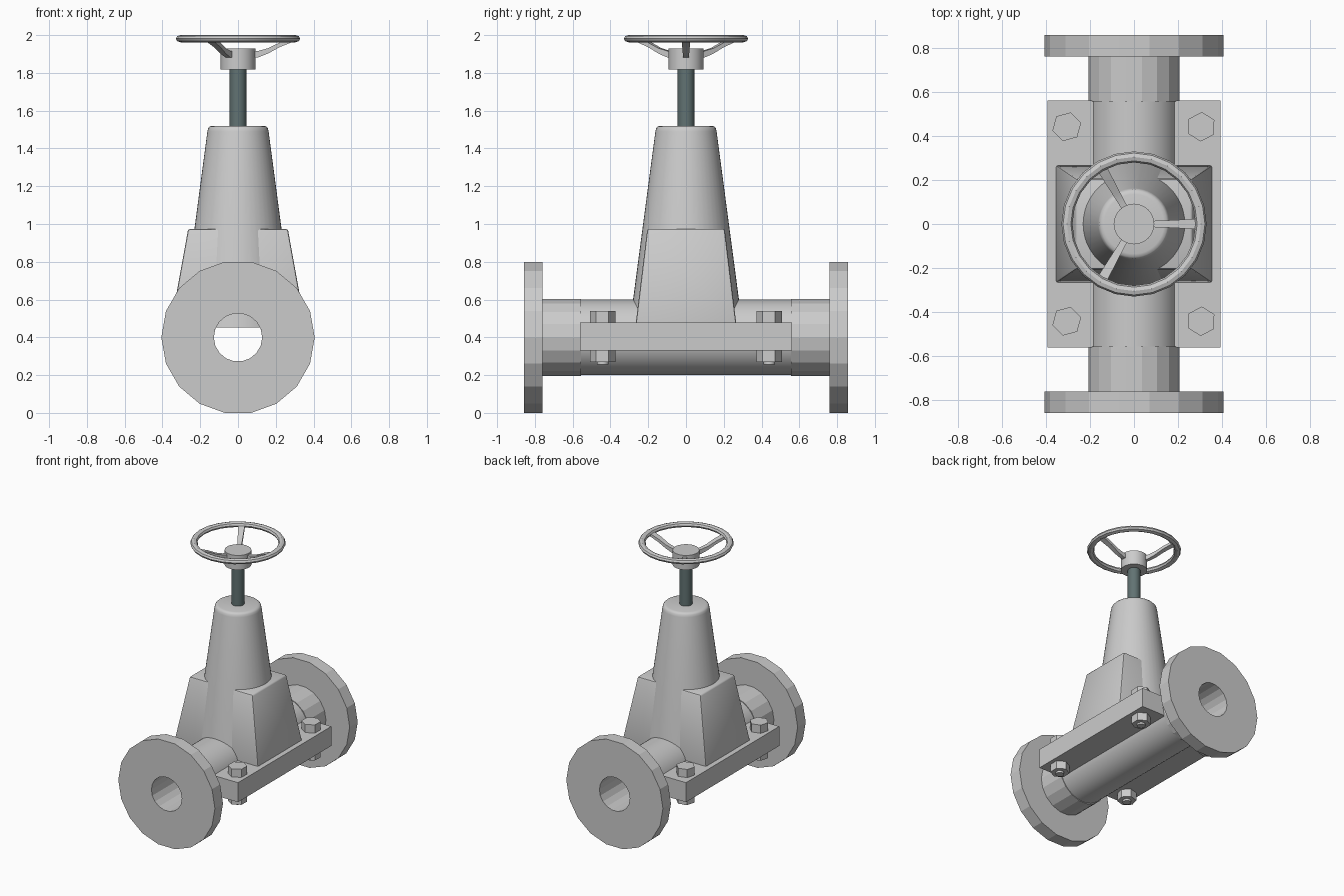
import bpy, bmesh, math
from mathutils import Matrix, Vector

if "Cube" in bpy.data.objects:
    bpy.data.objects.remove(bpy.data.objects["Cube"])

ZC = 0.4  # pipe axis height


def finish(name, bm, smooth=None, matrix=None):
    if matrix:
        bmesh.ops.transform(bm, matrix=matrix, verts=bm.verts)
    bmesh.ops.recalc_face_normals(bm, faces=bm.faces)
    me = bpy.data.meshes.new(name)
    bm.to_mesh(me)
    bm.free()
    ob = bpy.data.objects.new(name, me)
    bpy.context.collection.objects.link(ob)
    if smooth:
        bpy.ops.object.select_all(action='DESELECT')
        ob.select_set(True)
        bpy.context.view_layer.objects.active = ob
        bpy.ops.object.shade_smooth_by_angle(angle=math.radians(smooth))
    return ob


def lathe(name, profile, sides, closed=False, phase=0.0, smooth=None, matrix=None):
    """Turn (radius, z) points about z; open profiles get end caps."""
    bm = bmesh.new()
    rings = []
    for r, z in profile:
        angles = [phase + math.tau * i / sides for i in range(sides)]
        rings.append([bm.verts.new((r * math.cos(a), r * math.sin(a), z)) for a in angles])
    pairs = list(zip(rings, rings[1:]))
    if closed:
        pairs.append((rings[-1], rings[0]))
    else:
        bm.faces.new(rings[0])
        bm.faces.new(rings[-1])
    for a, b in pairs:
        for i in range(sides):
            j = (i + 1) % sides
            bm.faces.new((a[i], a[j], b[j], b[i]))
    return finish(name, bm, smooth, matrix)


def frustum(name, bottom, top, z0, z1, bevel=0.0, smooth=None, x=0.0):
    """Box with separate bottom and top half sizes."""
    bm = bmesh.new()
    bmesh.ops.create_cube(bm, size=2)
    for v in bm.verts:
        hx, hy = top if v.co.z > 0 else bottom
        v.co = (x + v.co.x * hx, v.co.y * hy, z1 if v.co.z > 0 else z0)
    if bevel:
        bmesh.ops.bevel(bm, geom=bm.edges[:], offset=bevel, segments=2, profile=0.5, affect='EDGES')
    return finish(name, bm, smooth)


# Flanged pipe ends and the smooth central body, all bored through
bore = 0.128
for name, turn in (("front", 90), ("back", -90)):
    along_y = Matrix.Translation((0, 0, ZC)) @ Matrix.Rotation(math.radians(turn), 4, 'X')
    lathe(name + "_flanged_pipe",
          [(bore, 0.555), (0.207, 0.555), (0.207, 0.76), (0.406, 0.76), (0.406, 0.857), (bore, 0.857)],
          18, closed=True, matrix=along_y)
lathe("valve_body", [(bore, -0.56), (0.2, -0.56), (0.2, 0.56), (bore, 0.56)],
      48, closed=True, smooth=30, matrix=along_y)

# Side plates with bolts and nuts
for s, side in ((-1, "left"), (1, "right")):
    frustum(side + "_plate", (0.12, 0.56), (0.12, 0.56), 0.33, 0.478, x=s * 0.272)
    for t, end in ((-1, "front"), (1, "back")):
        place = Matrix.Translation((s * 0.305, t * 0.441, 0))
        hex_turn = math.radians(28 if s > 0 else 15)
        tag = side + "_" + end
        lathe(tag + "_bolt_head", [(0.067, 0.475), (0.067, 0.54)], 6, phase=hex_turn, matrix=place)
        lathe(tag + "_nut", [(0.067, 0.27), (0.067, 0.335)], 6, phase=hex_turn, matrix=place)
        lathe(tag + "_bolt_shank", [(0.03, 0.255), (0.03, 0.5)], 16, smooth=30, matrix=place)

# Bonnet: tapered round housing passing through a tapered block
lathe("bonnet_cone", [(0.3, 0.452), (0.162, 1.49), (0.158, 1.507), (0.15, 1.516), (0.135, 1.52)],
      48, smooth=40)
frustum("bonnet_block", (0.356, 0.267), (0.264, 0.205), 0.465, 0.973, bevel=0.01, smooth=40)

# Stem
stem = lathe("stem", [(0.044, 1.48), (0.044, 1.85)], 24, smooth=30)
steel = bpy.data.materials.new("dark_steel")
steel.diffuse_color = (0.12, 0.17, 0.17, 1)
steel.use_nodes = True
steel.node_tree.nodes["Principled BSDF"].inputs["Base Color"].default_value = steel.diffuse_color
stem.data.materials.append(steel)

# Handwheel hub and rim
lathe("wheel_hub", [(0.092, 1.818), (0.092, 1.928)], 32, smooth=30)
rim = [(0.304 + 0.025 * math.cos(math.tau * k / 8), 1.981 + 0.019 * math.sin(math.tau * k / 8))
       for k in range(8)]
lathe("wheel_rim", rim, 24, closed=True, smooth=30)

# Three curved spokes: (radius, height, half width, half thickness)
path = [(0.05, 1.893, 0.014, 0.018), (0.11, 1.9, 0.015, 0.017), (0.16, 1.917, 0.017, 0.014),
        (0.22, 1.948, 0.02, 0.012), (0.3, 1.978, 0.023, 0.01)]
for n in range(3):
    bm = bmesh.new()
    rows = [[bm.verts.new((r, w * a, z + h * b)) for a, b in ((-1, -1), (1, -1), (1, 1), (-1, 1))]
            for r, z, w, h in path]
    for a, b in zip(rows, rows[1:]):
        for i in range(4):
            j = (i + 1) % 4
            bm.faces.new((a[i], a[j], b[j], b[i]))
    bm.faces.new(rows[0])
    bm.faces.new(rows[-1])
    finish("wheel_spoke_%d" % (n + 1), bm, 30, Matrix.Rotation(math.tau * n / 3, 4, 'Z'))
